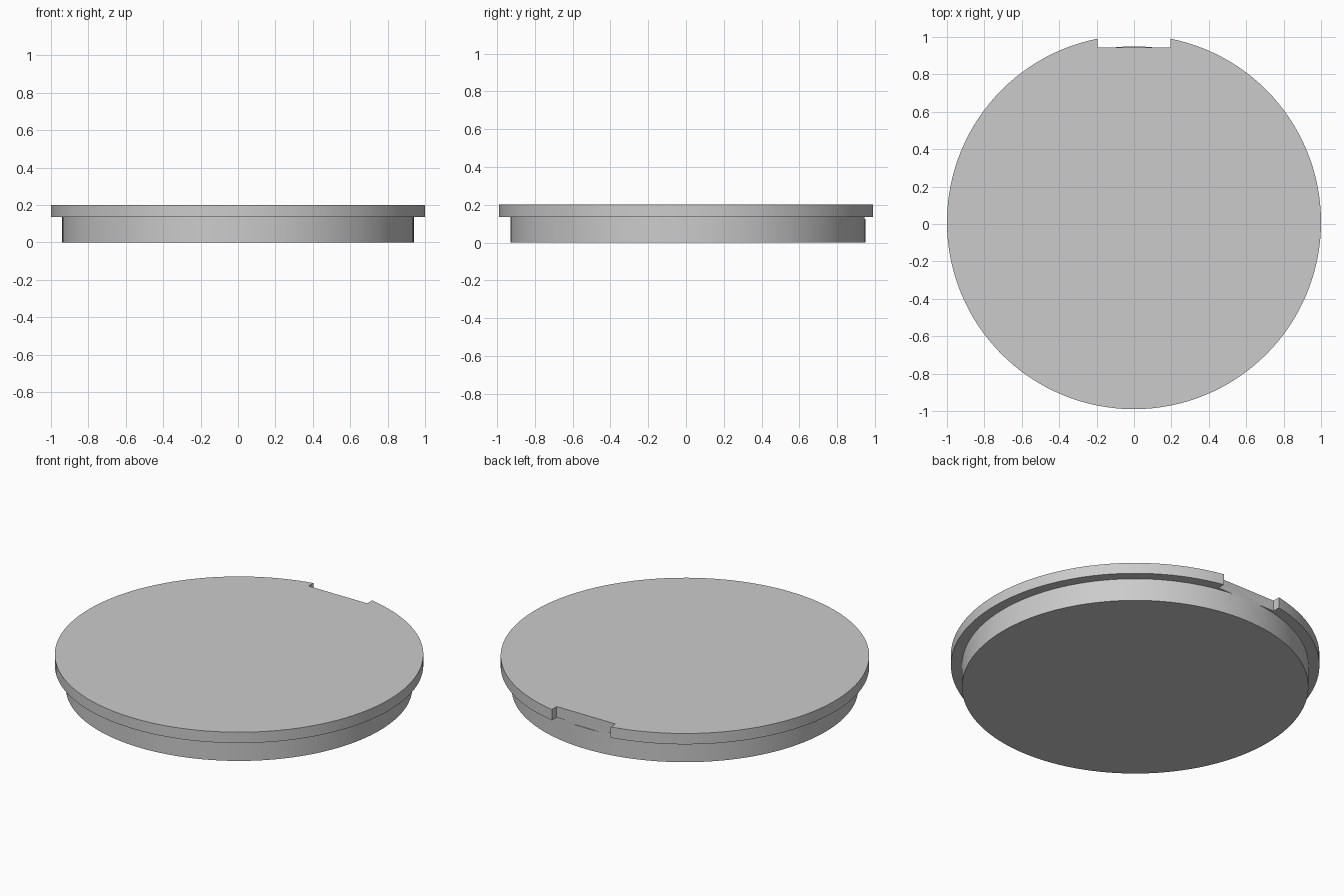
import bpy

CENTRE_Y = 0.01   # the notch trims the rear edge, so the disc sits slightly back
SIDES = 128

cube = bpy.data.objects.get("Cube")
if cube:
    bpy.data.objects.remove(cube, do_unlink=True)

grey = bpy.data.materials.new("light_grey")
grey.use_nodes = True
grey.diffuse_color = (0.6, 0.6, 0.6, 1)
grey.node_tree.nodes["Principled BSDF"].inputs["Base Color"].default_value = (0.6, 0.6, 0.6, 1)


def revolve(name, profile):
    """Closed solid turned from (radius, height) points, capped at both ends."""
    import bmesh
    from math import cos, sin, tau
    bm = bmesh.new()
    rings = [[bm.verts.new((r * cos(tau * i / SIDES), r * sin(tau * i / SIDES) + CENTRE_Y, z))
              for i in range(SIDES)] for r, z in profile]
    for low, high in zip(rings, rings[1:]):
        for i in range(SIDES):
            j = (i + 1) % SIDES
            bm.faces.new((low[i], low[j], high[j], high[i]))
    bm.faces.new(rings[0][::-1])
    bm.faces.new(rings[-1])
    mesh = bpy.data.meshes.new(name)
    bm.to_mesh(mesh)
    bm.free()
    mesh.materials.append(grey)
    obj = bpy.data.objects.new(name, mesh)
    bpy.context.collection.objects.link(obj)
    return obj


# Stepped lid: narrow plug below, wider rim above
lid = revolve("stepped_lid", [(0.94, 0), (0.94, 0.135), (1.0, 0.135), (1.0, 0.2)])

# Finger notch in the rear rim, shaving a sliver off the plug
bpy.ops.mesh.primitive_cube_add(size=1, location=(0, 1.045, 0.225))
cutter = bpy.context.object
cutter.name = "notch_cutter"
cutter.scale = (0.39, 0.2, 0.2)
cutter.data.materials.append(grey)
cutter.hide_render = True
cutter.hide_set(True)

notch = lid.modifiers.new("notch", "BOOLEAN")
notch.operation = "DIFFERENCE"
notch.solver = "EXACT"
notch.object = cutter

# Apply the cut, then smooth the round walls and keep the edges sharp
bpy.ops.object.select_all(action="DESELECT")
bpy.context.view_layer.objects.active = lid
lid.select_set(True)
bpy.ops.object.modifier_apply(modifier=notch.name)
bpy.data.objects.remove(cutter, do_unlink=True)
bpy.ops.object.shade_smooth_by_angle(angle=0.5)
